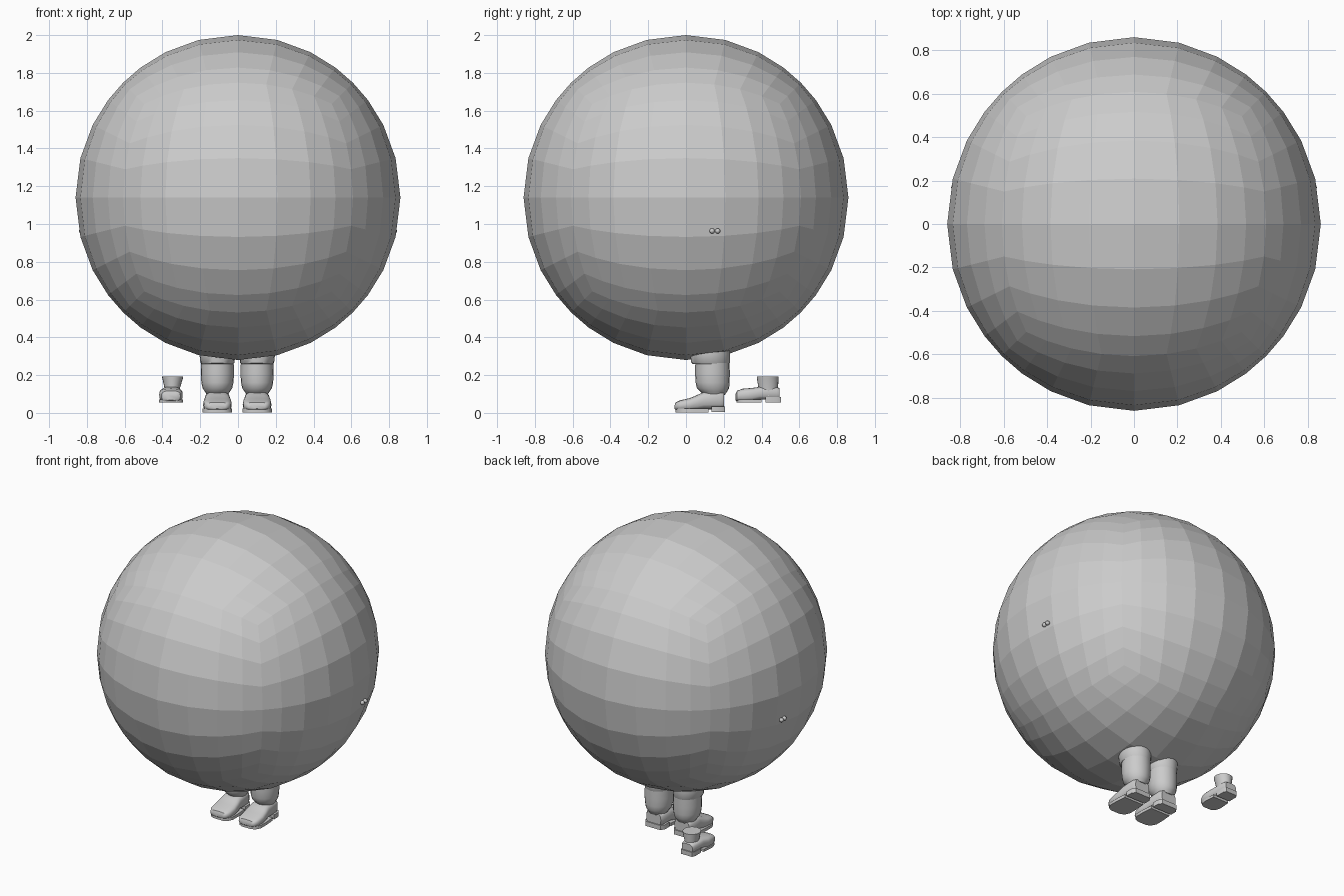
import bpy, bmesh, math
from mathutils import Vector

if "Cube" in bpy.data.objects:
    bpy.data.objects.remove(bpy.data.objects["Cube"])


def finish(name, bm, smooth=40):
    bmesh.ops.recalc_face_normals(bm, faces=bm.faces)
    me = bpy.data.meshes.new(name)
    bm.to_mesh(me)
    bm.free()
    ob = bpy.data.objects.new(name, me)
    bpy.context.collection.objects.link(ob)
    if smooth:
        bpy.ops.object.select_all(action='DESELECT')
        ob.select_set(True)
        bpy.context.view_layer.objects.active = ob
        bpy.ops.object.shade_smooth_by_angle(angle=math.radians(smooth))
    return ob


def spow(v, e):
    return math.copysign(abs(v) ** e, v)


def loft(name, rings, axis, n=20, power=1.0):
    """Rings of (centre, half size a, half size b) stacked along z or y."""
    bm = bmesh.new()
    loops = []
    for (cx, cy, cz), a, b in rings:
        loop = []
        for i in range(n):
            t = 2 * math.pi * i / n
            u, v = a * spow(math.cos(t), power), b * spow(math.sin(t), power)
            co = (cx + u, cy + v, cz) if axis == 'z' else (cx + u, cy, cz + v)
            loop.append(bm.verts.new(co))
        loops.append(loop)
    for l0, l1 in zip(loops, loops[1:]):
        for i in range(n):
            j = (i + 1) % n
            bm.faces.new((l0[i], l0[j], l1[j], l1[i]))
    bm.faces.new(loops[0])
    bm.faces.new(loops[-1])
    return finish(name, bm)


def slab(name, outline, z0, z1):
    """Flat sole piece from (x, y) half outline, mirrored over its own x = cx."""
    bm = bmesh.new()
    f = bm.faces.new([bm.verts.new((x, y, z0)) for x, y in outline])
    top = bmesh.ops.extrude_face_region(bm, geom=[f])
    bmesh.ops.translate(bm, vec=(0, 0, z1 - z0),
                        verts=[g for g in top['geom'] if isinstance(g, bmesh.types.BMVert)])
    return finish(name, bm)


def sole(name, cx, half, z0, z1):
    pts = [(cx + x, y) for x, y in half] + [(cx - x, y) for x, y in reversed(half)]
    return slab(name, pts, z0, z1)


# big faceted ball: cube grid pushed out to a sphere
bm = bmesh.new()
N = 8
for ax in range(3):
    for s in (-1, 1):
        grid = []
        for i in range(N + 1):
            for j in range(N + 1):
                p = [0, 0, 0]
                p[ax] = s
                p[(ax + 1) % 3] = -1 + 2 * i / N
                p[(ax + 2) % 3] = -1 + 2 * j / N
                grid.append(bm.verts.new(Vector(p).normalized() * 0.86 + Vector((0, 0, 1.14))))
        for i in range(N):
            for j in range(N):
                k = i * (N + 1) + j
                bm.faces.new((grid[k], grid[k + 1], grid[k + N + 2], grid[k + N + 1]))
bmesh.ops.remove_doubles(bm, verts=bm.verts, dist=1e-4)
finish("ball_body", bm, smooth=0)

for side, label in ((-1, "left"), (1, "right")):
    cx = 0.105 * side - 0.004

    # trouser cuff around the top of the leg
    loft(f"{label}_cuff", [((cx, 0.132, 0.258), 0.084, 0.096),
                           ((cx, 0.130, 0.265), 0.090, 0.102),
                           ((cx, 0.128, 0.310), 0.095, 0.106),
                           ((cx, 0.128, 0.400), 0.097, 0.106)], 'z')

    # bulging lower leg
    loft(f"{label}_leg", [((cx, 0.150, 0.095), 0.055, 0.056),
                          ((cx, 0.147, 0.112), 0.066, 0.070),
                          ((cx, 0.143, 0.130), 0.078, 0.085),
                          ((cx, 0.141, 0.160), 0.085, 0.090),
                          ((cx, 0.140, 0.210), 0.088, 0.092),
                          ((cx, 0.140, 0.300), 0.085, 0.090)], 'z')

    # shoe upper, from toe to heel: y, bottom, top, half width
    rows = [(-0.060, 0.022, 0.042, 0.042), (-0.054, 0.015, 0.056, 0.058),
            (-0.030, 0.010, 0.067, 0.072), (0.020, 0.010, 0.078, 0.076),
            (0.060, 0.012, 0.095, 0.072), (0.095, 0.018, 0.112, 0.066),
            (0.180, 0.020, 0.115, 0.066), (0.200, 0.022, 0.110, 0.054)]
    loft(f"{label}_shoe", [((cx, y, (b + t) / 2), w, (t - b) / 2) for y, b, t, w in rows],
         'y', power=0.65)

    # sole and heel
    sole(f"{label}_sole", cx, [(0.035, -0.056), (0.062, -0.042), (0.078, -0.01), (0.078, 0.05),
                               (0.072, 0.12)], 0.002, 0.022)
    sole(f"{label}_heel", cx, [(0.072, 0.135), (0.072, 0.18), (0.055, 0.207)], 0.004, 0.035)

    # two fingertips poking out of the ball
    for k, y in enumerate((0.138, 0.168)):
        bm = bmesh.new()
        bmesh.ops.create_uvsphere(bm, u_segments=12, v_segments=8, radius=0.014)
        bmesh.ops.translate(bm, verts=bm.verts, vec=(0.828 * side, y, 0.963))
        finish(f"{label}_fingertip_{k + 1}", bm)

# loose boot standing behind the legs
bx = -0.355
rows = [(0.262, 0.068, 0.100, 0.035), (0.270, 0.060, 0.117, 0.050),
        (0.300, 0.058, 0.128, 0.062), (0.350, 0.060, 0.132, 0.062),
        (0.390, 0.070, 0.138, 0.052), (0.480, 0.070, 0.138, 0.048),
        (0.495, 0.072, 0.130, 0.040)]
loft("loose_boot_foot", [((bx, y, (b + t) / 2), w, (t - b) / 2) for y, b, t, w in rows],
     'y', power=0.65)
loft("loose_boot_shaft", [((-0.348, 0.435, 0.090), 0.042, 0.052),
                          ((-0.348, 0.435, 0.135), 0.042, 0.052),
                          ((-0.346, 0.433, 0.185), 0.055, 0.058),
                          ((-0.346, 0.433, 0.192), 0.056, 0.058)], 'z')
sole("loose_boot_sole", bx, [(0.032, 0.268), (0.055, 0.285), (0.064, 0.32), (0.058, 0.40)],
     0.055, 0.072)
sole("loose_boot_heel", bx, [(0.050, 0.420), (0.050, 0.480), (0.040, 0.502)], 0.055, 0.085)
